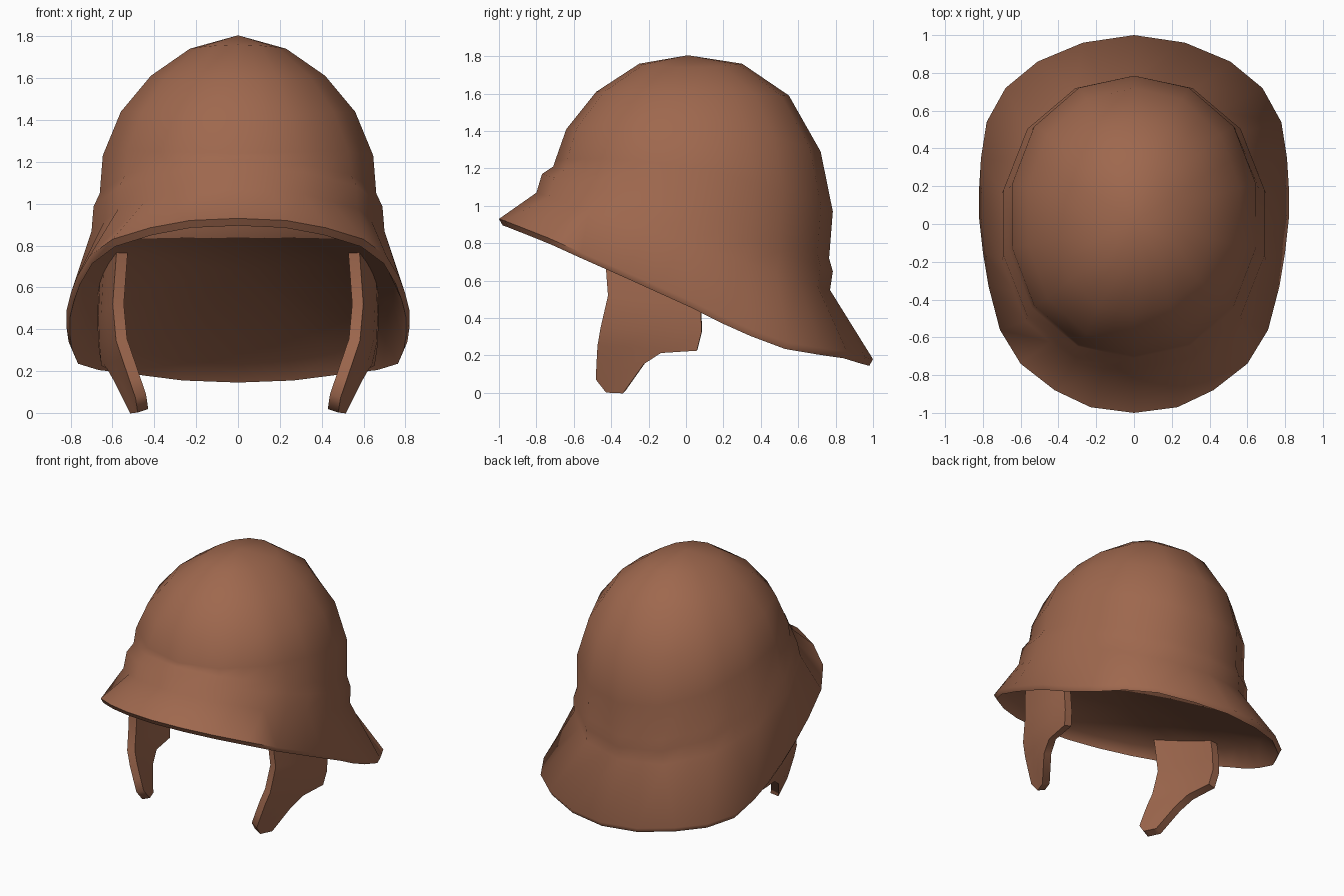
import bpy, bmesh
from math import sin, cos, tau, radians

if "Cube" in bpy.data.objects:
    bpy.data.objects.remove(bpy.data.objects["Cube"])

brown = bpy.data.materials.new("leather_brown")
brown.use_nodes = True
COLOR = (0.345, 0.138, 0.076, 1)
brown.diffuse_color = COLOR
brown.node_tree.nodes["Principled BSDF"].inputs["Base Color"].default_value = COLOR


def finish(name, bm, thickness=0):
    """Make an object, thicken it if asked, and shade it smooth."""
    mesh = bpy.data.meshes.new(name)
    bm.to_mesh(mesh)
    bm.free()
    mesh.materials.append(brown)
    obj = bpy.data.objects.new(name, mesh)
    bpy.context.collection.objects.link(obj)
    bpy.ops.object.select_all(action='DESELECT')
    obj.select_set(True)
    bpy.context.view_layer.objects.active = obj
    if thickness:
        solid = obj.modifiers.new("thickness", 'SOLIDIFY')
        solid.thickness = thickness
        solid.offset = 0
        bpy.ops.object.modifier_apply(modifier=solid.name)
    bpy.ops.object.shade_smooth_by_angle(angle=radians(65))


# Helmet shell: slanted brim edge, then tilted rings up to the crown
SIDES = 28
half_rim = [(0, -1, .93), (.23, -.97, .92), (.42, -.88, .885), (.6, -.74, .83),
            (.71, -.56, .75), (.77, -.33, .65), (.8, -.15, .57), (.82, .03, .49),
            (.82, .19, .41), (.81, .35, .34), (.78, .54, .27), (.68, .72, .24),
            (.51, .86, .22), (.27, .96, .19), (0, 1, .18)]
rim = half_rim + [(-x, y, z) for x, y, z in half_rim[-2:0:-1]]

# Each ring: front y, front z, back y, back z, half width, lift at the sides
rings = [(-.8, 1.07, .77, .55, .715, 0),
         (-.77, 1.17, .785, .65, .705, .02),
         (-.71, 1.21, .765, .72, .675, .03),
         (-.70, 1.24, .785, .97, .66, .1),
         (-.64, 1.41, .72, 1.29, .572, .08),
         (-.48, 1.61, .55, 1.59, .425, .01),
         (-.25, 1.76, .3, 1.76, .235, -.02)]
BULGE = .025  # extra fullness on the diagonals


def ring_points(fy, fz, by, bz, width, lift):
    def point(i):
        a = tau * i / SIDES
        full = 1 + BULGE * sin(2 * a) ** 2
        t = (1 - full * cos(a)) / 2
        return (full * width * sin(a), fy + (by - fy) * t,
                fz + (bz - fz) * t + lift * sin(a) ** 2)
    points = []
    for i in range(SIDES):
        if i % 2:  # odd points lie on the straight sides between the corners
            p, q = point(i - 1), point(i + 1)
            points.append([(a + b) / 2 for a, b in zip(p, q)])
        else:
            points.append(point(i))
    return points


# Slanted lining that closes the inside of the helmet
LINING_SLOPE, LINING_HEIGHT = .37, .59


def lining_point(low, high):
    """Where the brim wall meets the lining plane, moved inside the wall."""
    def above(p):
        return p[2] + LINING_SLOPE * p[1] - LINING_HEIGHT
    t = above(low) / (above(low) - above(high))
    x, y, z = (a + (b - a) * t for a, b in zip(low, high))
    return (x * .95, y * .95, z)


outer = [ring_points(*r) for r in rings]
lining = [lining_point(a, b) for a, b in zip(rim, outer[0])]
rim_under = [(x * .98, y * .98, z - .035) for x, y, z in rim]

bm = bmesh.new()
loops = [[bm.verts.new(p) for p in pts] for pts in [lining, rim_under, rim] + outer]
for low, high in zip(loops, loops[1:]):
    for i in range(SIDES):
        j = (i + 1) % SIDES
        bm.faces.new((low[i], low[j], high[j], high[i]))
crown = bm.verts.new((0, 0.01, 1.805))
lining_center = bm.verts.new((0, -.1, LINING_HEIGHT + .09))
for i in range(SIDES):
    j = (i + 1) % SIDES
    bm.faces.new((loops[-1][i], loops[-1][j], crown))
    bm.faces.new((loops[0][j], loops[0][i], lining_center))
finish("helmet_shell", bm)

# Cheek guards: rows of front and back edge points (y, z), hung from the lining
rows = [((-.43, .78), (.06, .61)),
        ((-.41, .52), (.08, .45)),
        ((-.45, .35), (.085, .33)),
        ((-.466, .26), (.06, .23)),
        ((-.472, .16), (-.13, .22)),
        ((-.475, .08), (-.22, .16)),
        ((-.42, .01), (-.33, .005))]
STEPS = 4


def cheek_x(y, z):
    """Curve around the head, lean in at the top and bend in at the tip."""
    back = min(max((y + .45) / .53, 0), 1)
    x = .56 + .085 * (1 - (1 - back) ** 2)
    return x - .34 * max(0, .36 - z) * (1 - .6 * back) - .05 * max(0, z - .52)


def cheek_guard(name, side):
    bm = bmesh.new()
    grid = []
    for (fy, fz), (by, bz) in rows:
        row = []
        for k in range(STEPS + 1):
            y = fy + (by - fy) * k / STEPS
            z = fz + (bz - fz) * k / STEPS
            row.append(bm.verts.new((side * cheek_x(y, z), y, z)))
        grid.append(row)
    for up, down in zip(grid, grid[1:]):
        for k in range(STEPS):
            quad = (down[k], down[k + 1], up[k + 1], up[k])
            bm.faces.new(quad if side > 0 else quad[::-1])
    finish(name, bm, .055)


cheek_guard("left_cheek_guard", 1)
cheek_guard("right_cheek_guard", -1)
